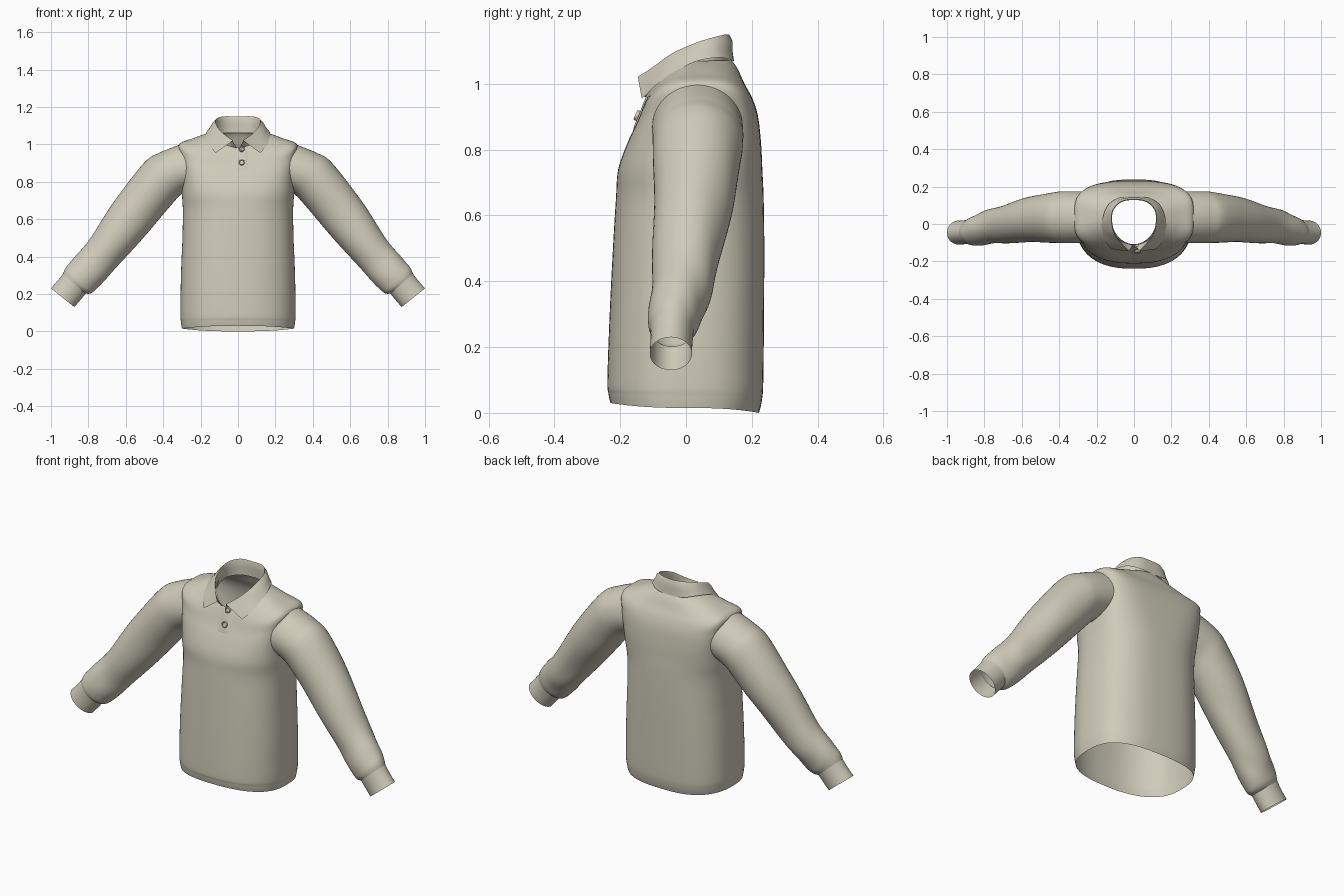
import bpy, math
from mathutils import Vector
from mathutils.bvhtree import BVHTree

if "Cube" in bpy.data.objects:
    bpy.data.objects.remove(bpy.data.objects["Cube"])

cloth = bpy.data.materials.new("cream_cloth")
cloth.diffuse_color = (0.63, 0.60, 0.49, 1)
cloth.use_nodes = True
cloth.node_tree.nodes["Principled BSDF"].inputs["Base Color"].default_value = cloth.diffuse_color


def make(name, verts, faces):
    me = bpy.data.meshes.new(name)
    me.from_pydata([tuple(v) for v in verts], [], faces)
    me.materials.append(cloth)
    me.shade_smooth()
    me.set_sharp_from_angle(angle=math.radians(50))
    ob = bpy.data.objects.new(name, me)
    bpy.context.collection.objects.link(ob)
    return ob


def catmull(rows, sub):
    """Smoothly interpolate between rows of points."""
    out = []
    for i in range(len(rows) - 1):
        quad = list(zip(rows[max(i - 1, 0)], rows[i], rows[i + 1], rows[min(i + 2, len(rows) - 1)]))
        for s in range(sub):
            t = s / sub
            out.append([0.5 * (2 * b + (c - a) * t + (2 * a - 5 * b + 4 * c - d) * t * t
                               + (3 * b - a - 3 * c + d) * t ** 3) for a, b, c, d in quad])
    out.append(rows[-1])
    return out


def grid(rows, closed):
    n = len(rows[0])
    verts = [v for r in rows for v in r]
    faces = [(i * n + j, i * n + (j + 1) % n, (i + 1) * n + (j + 1) % n, (i + 1) * n + j)
             for i in range(len(rows) - 1) for j in range(n if closed else n - 1)]
    return verts, faces


# Torso: half width, side y, side z, front y, front z, back y, back z, squareness
torso = [
    (.300, .00, .015, -.230, .030, .222, .000, 2.4),
    (.305, .00, .050, -.236, .060, .231, .040, 2.4),
    (.308, .00, .100, -.239, .100, .235, .100, 2.4),
    (.305, .00, .300, -.232, .300, .237, .300, 2.4),
    (.297, .00, .500, -.222, .500, .238, .500, 2.4),
    (.295, .01, .650, -.213, .650, .236, .650, 2.4),
    (.300, .02, .740, -.206, .740, .232, .740, 2.7),
    (.302, .03, .840, -.178, .820, .228, .820, 3.2),
    (.310, .035, .930, -.148, .885, .219, .900, 3.5),
    (.315, .035, 1.00, -.130, .930, .202, .955, 3.4),
    (.240, .04, 1.032, -.120, .955, .178, 1.00, 2.8),
    (.170, .045, 1.058, -.113, .972, .157, 1.045, 2.3),
    (.125, .05, 1.070, -.108, .985, .138, 1.072, 2.0),
]
SEG = 96


def torso_ring(w, ys, zs, yf, zf, yb, zb, n):
    ring = []
    for j in range(SEG):
        a = 2 * math.pi * j / SEG
        c, s = math.cos(a), math.sin(a)
        ye, ze = (yb, zb) if s > 0 else (yf, zf)
        k = n + .3 if s > 0 and n > 2.3 else n
        ring.append(Vector((math.copysign(w * abs(c) ** (2 / k), c),
                            ys + (ye - ys) * abs(s) ** (2 / k),
                            zs + (ze - zs) * s * s)))
    return ring


verts, faces = grid(catmull([torso_ring(*r) for r in torso], 6), True)
bvh = BVHTree.FromPolygons(verts, faces)

# Armholes opened in the torso
AY, AZ, HY, HZ = .035, .868, .138, .130


def in_armhole(f):
    c = sum((verts[i] for i in f), Vector()) / 4
    return abs(c.x) > .15 and ((c.y - AY) / HY) ** 2 + ((c.z - AZ) / HZ) ** 2 < .85


make("shirt_body", verts, [f for f in faces if not in_armhole(f)])

# Sleeves: top x, top z, bottom x, bottom z, centre y, half depth
sleeve = [
    (.415, .957, .325, .712, .036, .138),
    (.500, .903, .375, .655, .034, .134),
    (.653, .708, .463, .550, .022, .120),
    (.785, .505, .624, .370, -.003, .099),
    (.870, .400, .720, .265, -.022, .088),
    (.918, .345, .780, .207, -.038, .078),
]
cuff = [
    (.936, .307, .815, .202, -.042, .066),
    (.965, .270, .842, .168, -.044, .064),
    (1.00, .230, .875, .130, -.046, .064),
]
RS = 48
angles = [2 * math.pi * j / RS for j in range(RS)]


def sleeve_ring(tx, tz, bx, bz, yc, hy):
    c = Vector(((tx + bx) / 2, yc, (tz + bz) / 2))
    u = Vector(((tx - bx) / 2, 0, (tz - bz) / 2))
    return [c + u * math.cos(a) - Vector((0, hy * math.sin(a), 0)) for a in angles]


first = []                              # seam ring laid on the torso
for a in angles:
    y, z = AY - HY * math.sin(a), AZ + HZ * math.cos(a)
    hit = bvh.ray_cast(Vector((1, y, z)), Vector((-1, 0, 0)))[0]
    x = hit.x if hit and hit.x > .22 else .30
    first.append(Vector((x - .004, y, z)))

rows = catmull([first] + [sleeve_ring(*r) for r in sleeve + cuff[:1]], 8)
for i, r in enumerate(rows):            # soft cloth folds, stronger at the elbow
    t = i / (len(rows) - 1)
    mid = sum(r, Vector()) / RS
    amp = .03 * math.sin(math.pi * t ** 1.6) ** 2
    for j, a in enumerate(angles):
        fold_wave = math.sin(26 * t + 2 * math.sin(a) + 1.5 * math.cos(2 * a))
        r[j] = mid + (r[j] - mid) * (1 + amp * fold_wave * (.4 + .6 * math.sin(a) ** 2))
cuff_rows = catmull([sleeve_ring(*r) for r in cuff], 3)

for side, label in ((1, "left"), (-1, "right")):
    for part, src in (("sleeve", rows), ("cuff", cuff_rows)):
        pts = [[Vector((v.x * side, v.y, v.z)) for v in r[::side]] for r in src]
        make(f"{label}_{part}", *grid(pts, True))

# Collar: stand bottom, fold line and leaf edge, from back centre to front
stand = [(0, .130, 1.06), (.065, .118, 1.06), (.11, .08, 1.055), (.123, .03, 1.045),
         (.11, -.04, 1.02), (.07, -.09, .998), (.008, -.114, .98)]
fold = [(0, .128, 1.145), (.065, .118, 1.147), (.106, .08, 1.138), (.117, .03, 1.122),
        (.106, -.04, 1.09), (.075, -.095, 1.052), (.028, -.146, 1.018)]
edge = [(0, .146, 1.064), (.08, .141, 1.070), (.14, .10, 1.080), (.168, .03, 1.068),
        (.172, -.03, 1.037), (.155, -.09, .997), (.12, -.134, .954)]
cols = []
for k, (b, f, e) in enumerate(zip(stand, fold, edge)):
    b, f, e = Vector(b), Vector(f), Vector(e)
    roll = Vector((f.x, f.y, 0)).normalized() * (.010 if k < 5 else 0)
    cols.append([b, b.lerp(f, .5), b.lerp(f, .9), f + Vector((0, 0, .003)) + roll * .4,
                 f.lerp(e, .2) + roll, f.lerp(e, .6) + roll * .3, e])
left = [[Vector((-v.x, v.y, v.z)) for v in c] for c in cols[:0:-1]]
cols = catmull(left + cols, 6)
make("collar", *grid([list(r) for r in zip(*cols)], False))


# Button placket laid on the chest
def chest(x, z):
    hit = bvh.ray_cast(Vector((x, -1, z)), Vector((0, 1, 0)))[0]
    return hit.y if hit and hit.y < 0 else -.108


X0, X1, Z0, Z1 = -.012, .052, .860, .980
plate = [[Vector((x, chest(x, z) - (.004 if 0 < i < 10 and 0 < j < 6 else 0), z))
          for j in range(7) for x in [X0 + (X1 - X0) * j / 6]]
         for i in range(11) for z in [Z0 + (Z1 - Z0) * i / 10]]
make("placket", *grid(plate, False))

# Buttons: turned profile (radius, height) with a raised rim
profile = [(.016, 0), (.016, .007), (.014, .010), (.011, .010), (.009, .006), (.0005, .006)]
for name, z in (("upper_button", .974), ("lower_button", .902)):
    pts = [[Vector((r * math.cos(2 * math.pi * j / 24), r * math.sin(2 * math.pi * j / 24), h))
            for j in range(24)] for r, h in profile]
    ob = make(name, *grid(pts, True))
    dy = chest(.02, z) - chest(.02, z - .024)
    ob.location = (.02, chest(.02, z) - .004, z)
    ob.rotation_euler = (math.pi / 2 - math.atan2(dy, .024), 0, 0)
